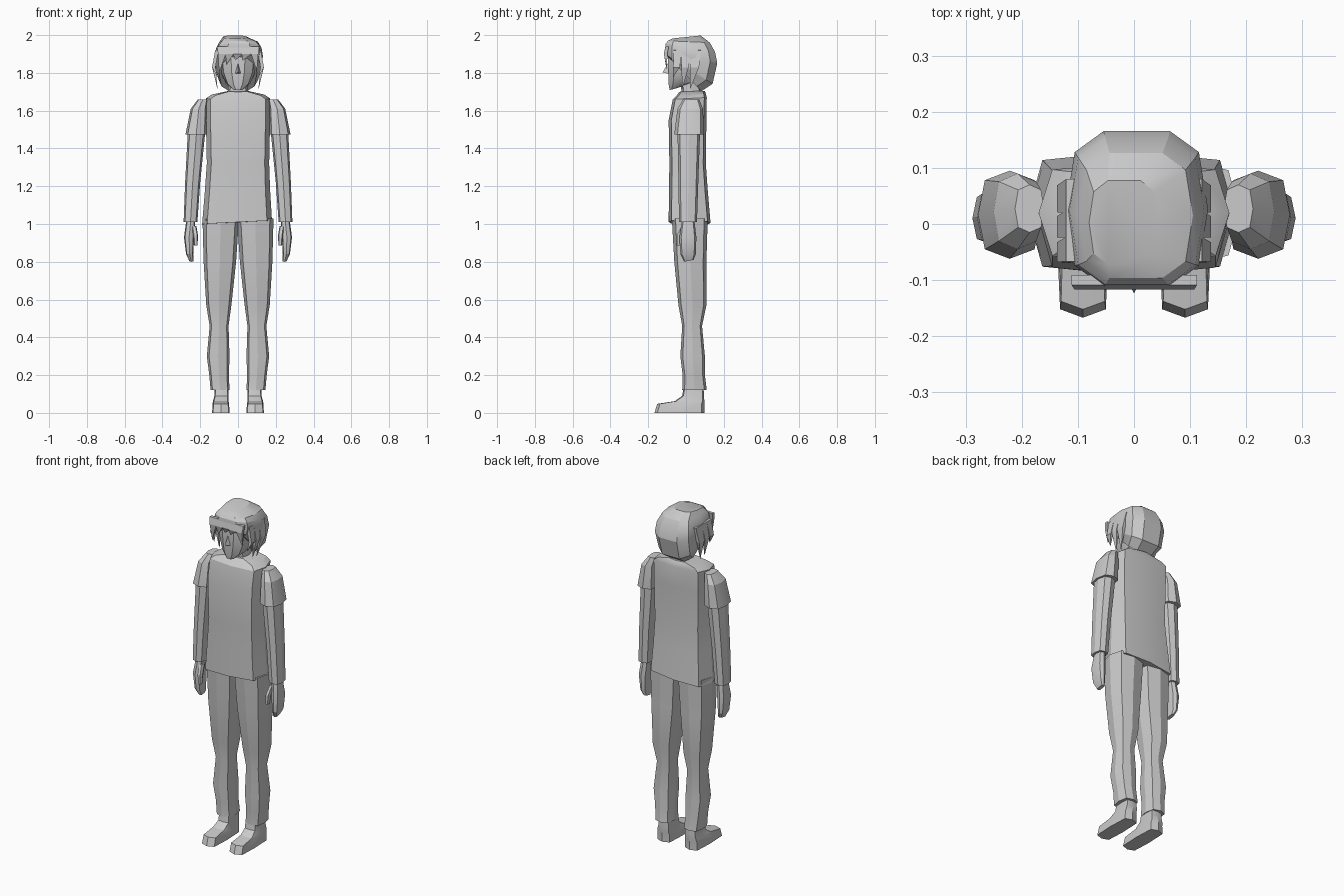
import bpy, bmesh
from math import cos, sin, pi
from mathutils import Vector


def finish(name, bm, angle=0.5):
    bmesh.ops.recalc_face_normals(bm, faces=bm.faces)
    me = bpy.data.meshes.new(name)
    bm.to_mesh(me)
    bm.free()
    ob = bpy.data.objects.new(name, me)
    bpy.context.collection.objects.link(ob)
    if angle:
        bpy.ops.object.select_all(action='DESELECT')
        ob.select_set(True)
        bpy.context.view_layer.objects.active = ob
        bpy.ops.object.shade_smooth_by_angle(angle=angle)
    return ob


def loft(name, rings, n=8, e=0.7, side=1, angle=0.4):
    """Skin rings of (x0, x1, y front, y back, z front, z back)."""
    bm = bmesh.new()
    loops = []
    for x0, x1, y0, y1, z0, z1 in rings:
        loop = []
        for i in range(n):
            a = 2 * pi * i / n
            c, s = round(cos(a), 6), round(sin(a), 6)
            u = abs(c) ** e * (1 if c > 0 else -1)
            v = abs(s) ** e * (1 if s > 0 else -1)
            loop.append(bm.verts.new((side * ((x0 + x1) / 2 + u * (x1 - x0) / 2),
                                      (y0 + y1) / 2 + v * (y1 - y0) / 2,
                                      (z0 + z1) / 2 + v * (z1 - z0) / 2)))
        loops.append(loop)
    for a, b in zip(loops, loops[1:]):
        for i in range(n):
            j = (i + 1) % n
            bm.faces.new((a[i], a[j], b[j], b[i]))
    bm.faces.new(loops[0])
    bm.faces.new(loops[-1])
    return finish(name, bm, angle)


def lock(name, root, bend, tip, width):
    """Pointed lock of hair: a flat blade whose root is widened along `width`."""
    root, bend, tip, w = map(Vector, (root, bend, tip, width))
    t = w.cross(tip - root).normalized() * 0.009
    bm = bmesh.new()
    a = [bm.verts.new(root + p) for p in (-w - t, w - t, w + t, t - w)]
    b = [bm.verts.new(bend + p) for p in (-w * .8 - t, w * .8 - t, w * .8 + t, t - w * .8)]
    c = bm.verts.new(tip)
    bm.faces.new(a)
    for i in range(4):
        j = (i + 1) % 4
        bm.faces.new((a[i], a[j], b[j], b[i]))
        bm.faces.new((b[i], b[j], c))
    finish(name, bm, 0)


# Shirt body, with a slightly lopsided hem
shirt = loft("shirt", [
    (-.19, .18, -.092, .13, 1.01, 1.005),
    (-.175, .17, -.09, .115, 1.18, 1.18),
    (-.165, .165, -.088, .105, 1.32, 1.32),
    (-.17, .17, -.092, .108, 1.55, 1.55),
    (-.17, .17, -.07, .11, 1.66, 1.67),
    (-.14, .14, -.05, .105, 1.68, 1.69),
    (-.06, .06, -.035, .1, 1.7, 1.705)], e=.45)
for v in shirt.data.vertices:
    if v.co.z < 1.05:
        v.co.z += v.co.x * .05

# Neck and head
loft("neck", [(-.055, .055, -.02, .08, 1.64, 1.64), (-.05, .05, -.03, .08, 1.78, 1.78)])
loft("head", [
    (-.03, .03, -.088, -.03, 1.708, 1.725),
    (-.065, .065, -.095, .05, 1.74, 1.75),
    (-.09, .09, -.097, .09, 1.8, 1.8),
    (-.1, .1, -.1, .11, 1.87, 1.87),
    (-.095, .095, -.095, .11, 1.93, 1.93)], n=10, e=.85, angle=.6)

# Nose
bm = bmesh.new()
p = [bm.verts.new(c) for c in ((0, -.09, 1.86), (-.016, -.09, 1.795),
                               (.016, -.09, 1.795), (0, -.124, 1.803))]
for f in ((0, 1, 3), (0, 2, 3), (1, 2, 3), (0, 1, 2)):
    bm.faces.new([p[i] for i in f])
finish("nose", bm, 0)

# Hair cap, tilted down toward the nape
loft("hair_cap", [
    (-.1, .1, -.105, .085, 1.895, 1.7),
    (-.118, .122, -.113, .145, 1.9, 1.74),
    (-.122, .132, -.116, .17, 1.925, 1.85),
    (-.115, .125, -.112, .158, 1.955, 1.91),
    (-.098, .105, -.1, .13, 1.97, 1.96),
    (-.08, .045, -.075, .08, 1.982, 1.998)], n=10, e=.65)

# Fringe across the forehead
for x, tx, tz, w in ((-.085, -.1, 1.8, .026), (-.045, -.06, 1.845, .028),
                     (0, -.015, 1.865, .032), (.045, .02, 1.86, .03),
                     (.088, .1, 1.81, .024)):
    lock("fringe_lock", (x, -.1, 1.94), (x, -.108, 1.9), (tx, -.1, tz), (w, 0, 0))

# Locks down both temples and behind the ears
for s in (1, -1):
    for y, ty, tz, w in ((-.045, -.07, 1.775, .022), (0, -.02, 1.715, .024),
                         (.05, .02, 1.71, .03)):
        lock("side_lock", (s * .112, y, 1.92), (s * .128, y - .005, 1.83),
             (s * .108, ty, tz), (0, w, 0))

for s, label in ((1, "left"), (-1, "right")):
    # Sleeve, arm, hand and thumb
    loft(label + "_sleeve", [
        (.165, .278, -.062, .095, 1.475, 1.475),
        (.165, .25, -.045, .09, 1.61, 1.61),
        (.16, .212, -.015, .07, 1.66, 1.66)], e=.7, side=s)
    loft(label + "_arm", [
        (.215, .288, -.037, .058, 1.01, 1.01),
        (.2, .28, -.04, .065, 1.22, 1.22),
        (.172, .265, -.045, .075, 1.5, 1.5)], e=.7, side=s)
    loft(label + "_hand", [
        (.235, .258, -.01, .04, .8, .81),
        (.237, .275, -.03, .052, .84, .84),
        (.232, .286, -.035, .055, .93, .93),
        (.225, .272, -.02, .043, 1.03, 1.03)], e=.7, side=s)
    loft(label + "_thumb", [
        (.214, .232, -.05, -.025, .885, .885),
        (.212, .238, -.05, -.015, .94, .94),
        (.22, .245, -.025, .015, .99, .99)], n=6, side=s)
    # Trouser leg
    loft(label + "_trouser_leg", [
        (.045, .145, -.02, .11, .12, .12),
        (.048, .152, -.018, .1, .2, .2),
        (.045, .165, -.03, .1, .3, .3),
        (.05, .15, -.02, .085, .46, .46),
        (.035, .168, -.04, .108, .57, .57),
        (.01, .182, -.062, .108, .8, .8),
        (-.005, .188, -.075, .115, 1.03, 1.03)], e=.65, side=s)
    # Shoe
    loft(label + "_shoe", [
        (.045, .137, -.167, .097, 0, 0),
        (.047, .135, -.152, .097, .048, .048),
        (.05, .132, -.06, .097, .062, .065),
        (.05, .125, -.02, .095, .09, .09),
        (.052, .122, -.012, .093, .14, .14)], e=.35, side=s)
